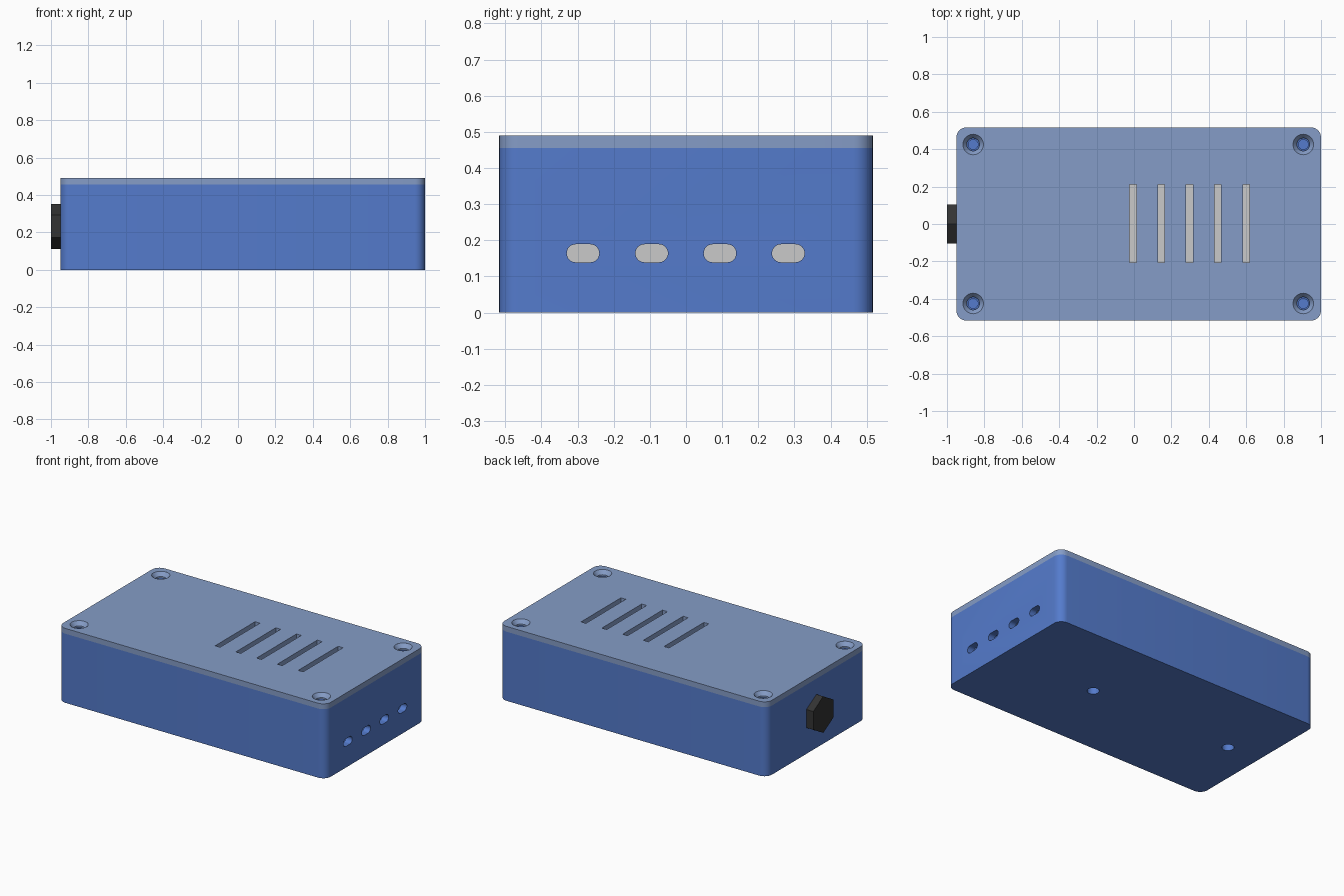
import bpy, bmesh, math

if "Cube" in bpy.data.objects:
    bpy.data.objects.remove(bpy.data.objects["Cube"])

HALF_Y = 0.517
X0, X1 = -0.95, 1.0
Z_LID, Z_TOP = 0.455, 0.49
SCREWS = [(x, y) for x in (-0.86, 0.905) for y in (-0.425, 0.425)]


def material(name, rgb):
    m = bpy.data.materials.new(name)
    m.diffuse_color = (*rgb, 1)
    m.use_nodes = True
    m.node_tree.nodes["Principled BSDF"].inputs["Base Color"].default_value = m.diffuse_color
    return m


BLUE = material("case blue", (0.089, 0.198, 0.604))
PALE = material("lid pale blue", (0.235, 0.335, 0.57))
GREY = material("light grey", (0.59, 0.59, 0.59))
BLACK = material("nut black", (0.033, 0.033, 0.033))


def loft(bm, rings):
    """Skin a stack of equal-length rings and cap both ends."""
    vs = [[bm.verts.new(p) for p in r] for r in rings]
    n = len(vs[0])
    for a, b in zip(vs, vs[1:]):
        for i in range(n):
            j = (i + 1) % n
            bm.faces.new((a[i], a[j], b[j], b[i]))
    bm.faces.new(vs[0][::-1])
    bm.faces.new(vs[-1])


def make(name, stacks, mat=None):
    bm = bmesh.new()
    for rings in stacks:
        loft(bm, rings)
    bmesh.ops.recalc_face_normals(bm, faces=bm.faces)
    me = bpy.data.meshes.new(name)
    bm.to_mesh(me)
    bm.free()
    ob = bpy.data.objects.new(name, me)
    bpy.context.collection.objects.link(ob)
    if mat:
        me.materials.append(mat)
    return ob


def rounded(cx, cy, hx, hy, r, seg=8):
    """2D rounded rectangle outline."""
    pts = []
    for q, (sx, sy) in enumerate(((1, 1), (-1, 1), (-1, -1), (1, -1))):
        for i in range(seg + 1):
            a = (q + i / seg) * math.pi / 2
            pts.append((cx + sx * (hx - r) + r * math.cos(a),
                        cy + sy * (hy - r) + r * math.sin(a)))
    return pts


def slab(outline, z0, z1):
    return [[(x, y, z) for x, y in outline] for z in (z0, z1)]


def box(x0, x1, y0, y1, z0, z1):
    return slab([(x0, y0), (x1, y0), (x1, y1), (x0, y1)], z0, z1)


def turned(cx, cy, profile, n=32):
    """Stack of circles from (radius, z) pairs."""
    return [[(cx + r * math.cos(2 * math.pi * i / n),
              cy + r * math.sin(2 * math.pi * i / n), z) for i in range(n)]
            for r, z in profile]


def cut(ob, stacks):
    cutter = make("cutter", stacks)
    cutter.hide_render = True
    mod = ob.modifiers.new("cut", 'BOOLEAN')
    mod.operation, mod.solver, mod.object = 'DIFFERENCE', 'EXACT', cutter
    bpy.context.view_layer.objects.active = ob
    bpy.ops.object.modifier_apply(modifier=mod.name)
    bpy.data.objects.remove(cutter)


def smooth(ob):
    bpy.ops.object.select_all(action='DESELECT')
    ob.select_set(True)
    bpy.context.view_layer.objects.active = ob
    bpy.ops.object.shade_smooth_by_angle(angle=math.radians(30))


CX, HX = (X0 + X1) / 2, (X1 - X0) / 2
outline = rounded(CX, 0, HX, HALF_Y, 0.055)

# Hollow case with port slots on the right end and mounting holes in the floor
case = make("case", [slab(outline, 0, Z_LID)], BLUE)
cut(case, [slab(rounded(CX, 0, HX - 0.045, HALF_Y - 0.045, 0.02), 0.04, 0.6)])
ports = []
for y in (-0.285, -0.095, 0.094, 0.283):
    ring = rounded(y, 0.164, 0.045, 0.025, 0.0249)
    ports.append([[(x, a, b) for a, b in ring] for x in (0.9, 1.1)])
cut(case, ports)
cut(case, [turned(x, 0, [(0.036, -0.1), (0.036, 0.055)]) for x in (-0.72, 0.313)])
smooth(case)

# Lid with vent slots and countersunk screw holes
lid = make("lid", [slab(outline, Z_LID, Z_TOP)], PALE)
cut(lid, [box(x - 0.018, x + 0.018, -0.205, 0.21, 0.4, 0.6)
          for x in (-0.005, 0.146, 0.297, 0.448, 0.6)])
cut(lid, [turned(x, y, [(0.034, 0.42), (0.034, 0.465), (0.055, 0.4899), (0.055, 0.52)])
          for x, y in SCREWS])
smooth(lid)

# Corner posts with blind screw holes
posts = make("screw_posts", [turned(x, y, [(0.06, 0.02), (0.06, Z_LID - 0.001),
                                           (0.026, Z_LID - 0.001), (0.026, 0.25)])
                             for x, y in SCREWS], BLUE)
smooth(posts)

# Electronics block inside
make("inner_block", [box(-0.15, 0.75, -0.4, 0.4, 0.08, 0.3)], GREY)

# Hexagonal nut on the left end
hexagon = [(0.12 * math.sin(i * math.pi / 3), 0.232 + 0.12 * math.cos(i * math.pi / 3))
           for i in range(6)]
make("cable_nut", [[[(x, a, b) for a, b in hexagon] for x in (-1.0, -0.94)]], BLACK)
